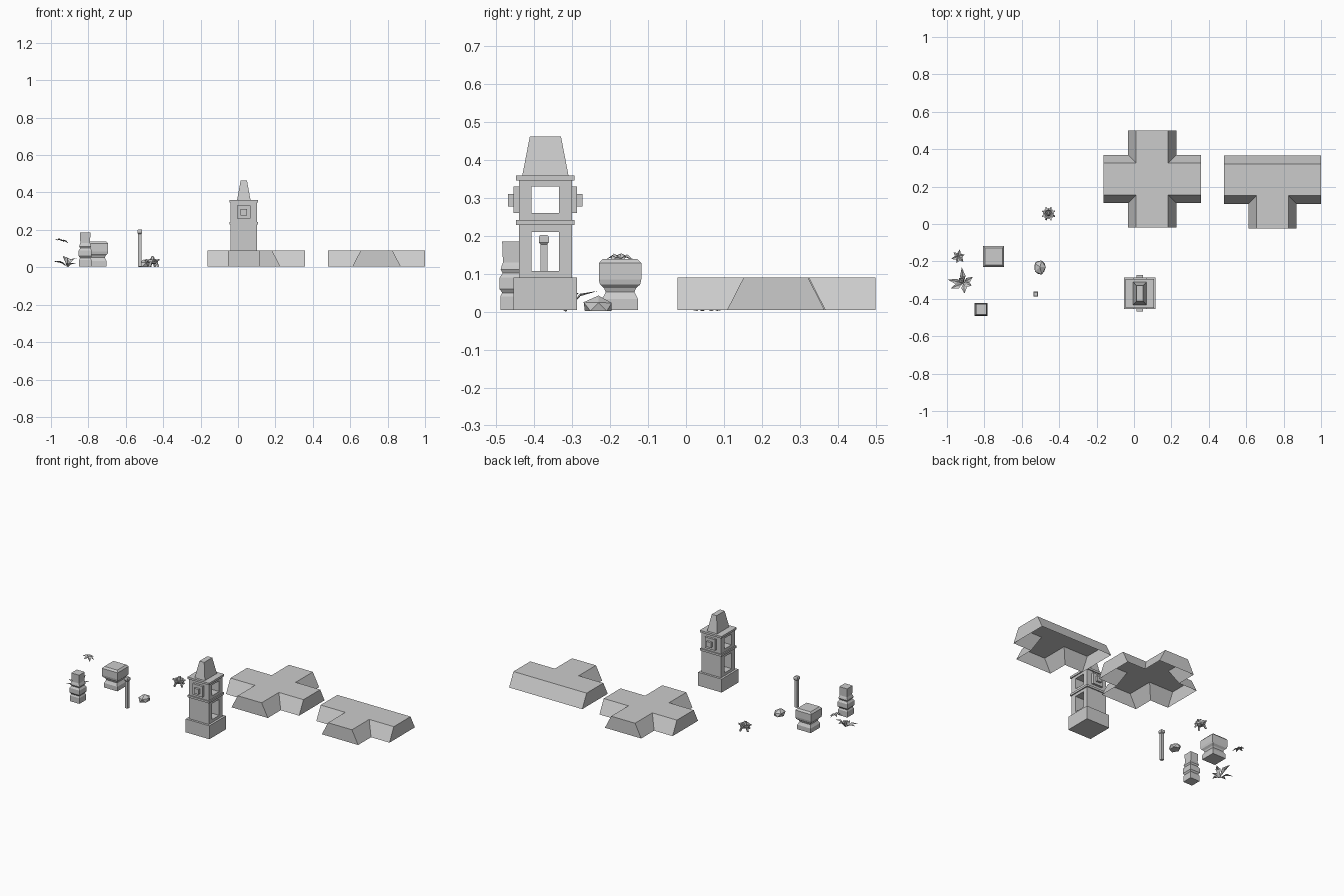
import bpy, bmesh, math, random
from mathutils import Vector, Matrix

if "Cube" in bpy.data.objects:
    bpy.data.objects.remove(bpy.data.objects["Cube"])
random.seed(4)

def make(name, bm, loc=(0, 0, 0), recalc=True):
    if recalc:
        bmesh.ops.recalc_face_normals(bm, faces=bm.faces[:])
    me = bpy.data.meshes.new(name)
    bm.to_mesh(me)
    bm.free()
    ob = bpy.data.objects.new(name, me)
    ob.location = loc
    bpy.context.collection.objects.link(ob)
    return ob

def loft(bm, rings, bottom=True, top=True):
    loops = [[bm.verts.new(p) for p in r] for r in rings]
    for a, b in zip(loops, loops[1:]):
        n = len(a)
        for i in range(n):
            bm.faces.new((a[i], a[(i + 1) % n], b[(i + 1) % n], b[i]))
    if bottom:
        bm.faces.new(loops[0][::-1])
    if top:
        bm.faces.new(loops[-1])

def rect(hx, hy, z):
    return [(-hx, -hy, z), (hx, -hy, z), (hx, hy, z), (-hx, hy, z)]

def stack(name, loc, profile):
    """Tapered square-section stack from (half x, half y, z) steps."""
    bm = bmesh.new()
    loft(bm, [rect(*p) for p in profile])
    return make(name, bm, loc)

def lathe(name, loc, profile, n):
    bm = bmesh.new()
    loft(bm, [[(r * math.cos(2 * math.pi * i / n), r * math.sin(2 * math.pi * i / n), z)
               for i in range(n)] for r, z in profile])
    return make(name, bm, loc)

# Hollow platforms: sloped long sides, upright arm ends, open underneath
def platform(name, loc, dirs):
    def outline(w, z, L=0.26):
        pts = []
        for k in range(4):
            a = Matrix.Rotation(k * math.pi / 2, 3, 'Z')
            if k in dirs:
                local = [(L, -w, z), (L, w, z), (w, w, z)]
            else:
                local = [(w, w, z)]
            pts += [a @ Vector(p) for p in local]
        return pts
    bm = bmesh.new()
    loft(bm, [outline(0.129, 0.004), outline(0.085, 0.09)], bottom=False)
    bmesh.ops.remove_doubles(bm, verts=bm.verts[:], dist=1e-5)
    make(name, bm, loc)

platform("cross_platform", (0.097, 0.24, 0), (0, 1, 2, 3))
platform("tee_platform", (0.741, 0.237, 0), (0, 2, 3))

# Tower: base, two storeys with side-to-side openings, bands, tapered roof
T = (0.031, -0.371, 0)

def storey(name, z0, z1, w0, w1, half=0.07, win=0.036):
    def ring(x, h, a, b):
        return [(x, -h, a), (x, h, a), (x, h, b), (x, -h, b)]
    bm = bmesh.new()
    rings = [ring(-half, half, z0, z1), ring(half, half, z0, z1),
             ring(half, win, w0, w1), ring(-half, win, w0, w1), ring(-half, half, z0, z1)]
    loft(bm, rings, False, False)
    bmesh.ops.remove_doubles(bm, verts=bm.verts[:], dist=1e-5)
    make(name, bm, T)

stack("tower_base", T, [(.084, .084, .004), (.084, .084, .09)])
storey("tower_lower_storey", .09, .229, .108, .211)
stack("tower_middle_band", T, [(.077, .077, .229), (.077, .077, .242)])
storey("tower_upper_storey", .242, .346, .261, .33)
stack("tower_cornice", T, [(.077, .077, .346), (.077, .077, .359)])
stack("tower_roof", T, [(.036, .061, .359), (.017, .041, .463)])
for side, s in (("front", -1), ("back", 1)):
    p = (T[0], T[1] + s * .0765, 0)
    stack(side + "_panel", p, [(.036, .0075, .26), (.036, .0075, .33)])
    p = (T[0], T[1] + s * .0905, 0)
    stack(side + "_boss", p, [(.017, .0075, .278), (.017, .0075, .311)])

# Stacked stone pillar
stack("stone_pillar", (-.817, -.457, 0), [(h, h, z) for h, z in (
    (.033, .004), (.033, .04), (.028, .05), (.035, .06), (.035, .09), (.027, .102),
    (.032, .112), (.029, .122), (.026, .13), (.028, .185))])

# Square pedestal urn
stack("square_urn", (-.75, -.174, 0), [(h, h, z) for h, z in (
    (.048, .004), (.048, .033), (.043, .042), (.038, .052), (.042, .062), (.053, .072),
    (.056, .085), (.056, .128), (.046, .139))])

# Thin post with cap
stack("post", (-.525, -.375, 0), [(h, h, z) for h, z in (
    (.009, .004), (.009, .178), (.013, .183), (.013, .197), (.01, .202))])

# Faceted rock
bm = bmesh.new()
bmesh.ops.create_icosphere(bm, subdivisions=1, radius=1)
for v in bm.verts:
    v.co *= random.uniform(.92, 1.08)
    v.co = Vector((v.co.x * .035, v.co.y * .043, max(.002, v.co.z * .036 + .008)))
make("rock", bm, (-.503, -.231, 0))

# Low footed brazier
B = (-.457, .055, 0)
lathe("brazier_bowl", B, [(.012, .018), (.025, .022), (.03, .034), (.03, .042), (.022, .042), (.016, .034)], 8)
lathe("brazier_core", B, [(.013, .034), (.01, .05), (.004, .06)], 6)
for i in range(8):
    bm = bmesh.new()
    if i % 2:
        rings = [[(.02, -.005, .018), (.02, .005, .018), (.027, .005, .028), (.027, -.005, .028)],
                 [(.028, -.004, .002), (.028, .004, .002), (.037, .004, .004), (.037, -.004, .004)]]
    else:
        rings = [[(.027, -.005, .032), (.027, .005, .032), (.027, .005, .042), (.027, -.005, .042)],
                 [(.038, -.003, .036), (.038, .003, .036), (.038, .003, .044), (.038, -.003, .044)]]
    loft(bm, rings)
    bm.transform(Matrix.Rotation(i * math.pi / 4 + math.pi / 8, 4, 'Z'))
    make("brazier_foot" if i % 2 else "brazier_spike", bm, B)

# Pointed folded leaves
def leaf(bm, tip, mid_z, width, root_z):
    t = Vector(tip)
    side = Vector((-t.y, t.x, 0)).normalized() * width
    m = Vector((t.x * .45, t.y * .45, mid_z))
    b, l, c, r, e = [bm.verts.new(p) for p in (
        Vector((0, 0, root_z)), m + side + Vector((0, 0, .006)), m,
        m - side + Vector((0, 0, .006)), t)]
    for f in ((b, c, l), (b, r, c), (l, c, e), (c, r, e)):
        bm.faces.new(f)

bm = bmesh.new()
for x, y, z in ((-.085, .02, .035), (-.01, .085, .055), (.05, .035, .05), (.045, -.012, .022),
                (.005, -.055, .02), (-.07, -.028, .03), (-.025, .03, .06)):
    leaf(bm, (x, y, z), z * .75, .015, .0)
make("spiky_plant", bm, (-.911, -.317, 0), False)

# Small raised sprig, tilted
bm = bmesh.new()
for i in range(6):
    a = i * math.pi / 3 + .3
    r = .04 if i % 2 else .036
    leaf(bm, (r * math.cos(a), r * math.sin(a), -.003), .004, .011, 0)
bm.transform(Matrix.Rotation(.25, 4, 'Y'))
make("leaf_sprig", bm, (-.94, -.175, .14), False)
